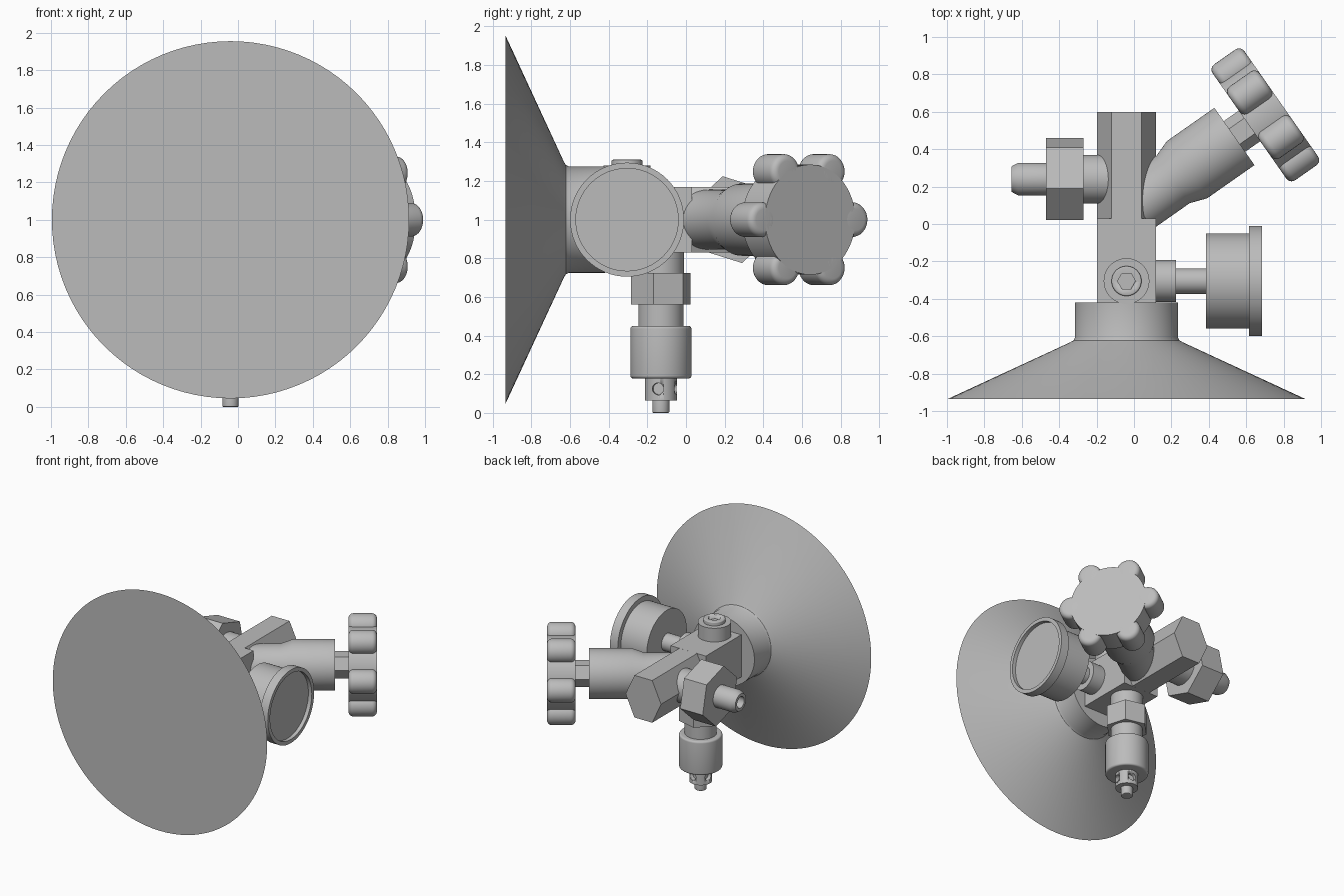
import bpy, bmesh, math
from mathutils import Vector, Quaternion

if "Cube" in bpy.data.objects:
    bpy.data.objects.remove(bpy.data.objects["Cube"])

COLOUR = (0.5, 0.5, 0.5, 1)
metal = bpy.data.materials.new("plain grey")
metal.use_nodes = True
metal.diffuse_color = COLOUR
metal.node_tree.nodes["Principled BSDF"].inputs["Base Color"].default_value = COLOUR

X, Y, Z = Vector((1, 0, 0)), Vector((0, 1, 0)), Vector((0, 0, 1))
CX, CZ = -0.04, 1.0


def finish(name, bm):
    """Turn a bmesh into a shaded object."""
    bmesh.ops.recalc_face_normals(bm, faces=bm.faces)
    mesh = bpy.data.meshes.new(name)
    bm.to_mesh(mesh)
    bm.free()
    mesh.materials.append(metal)
    ob = bpy.data.objects.new(name, mesh)
    bpy.context.collection.objects.link(ob)
    bpy.ops.object.select_all(action='DESELECT')
    ob.select_set(True)
    bpy.context.view_layer.objects.active = ob
    bpy.ops.object.shade_smooth_by_angle(angle=math.radians(32))
    return ob


def turned(name, origin, axis, profile, sides=64, roll=0.0, stretch=1.0):
    """Revolve (radius, distance) points about an axis; few sides give a prism."""
    rot = Quaternion() if axis == Z else axis.to_track_quat('Z', 'Y')
    bm = bmesh.new()
    rings = []
    for r, d in profile:
        ring = []
        for i in range(sides):
            a = math.radians(roll) + math.tau * i / sides
            p = Vector((r * math.cos(a), r * math.sin(a) * stretch, d))
            ring.append(bm.verts.new(Vector(origin) + rot @ p))
        rings.append(ring)
    for a, b in zip(rings, rings[1:]):
        for i in range(sides):
            j = (i + 1) % sides
            bm.faces.new((a[i], a[j], b[j], b[i]))
    bm.faces.new(rings[0])
    bm.faces.new(rings[-1])
    return finish(name, bm)


def rod(name, origin, axis, r, start, end, bevel=0.0, **kw):
    """Straight rod, with optional rounded rims."""
    if not bevel:
        return turned(name, origin, axis, [(r, start), (r, end)], **kw)
    arc = [(math.sin(t) * bevel, (1 - math.cos(t)) * bevel)
           for t in (math.pi / 2 * k / 5 for k in range(6))]
    low = [(r - bevel + s, start + c) for s, c in arc]
    high = [(r - bevel + s, end - c) for s, c in reversed(arc)]
    return turned(name, origin, axis, low + high, **kw)


def cut(target, cutter):
    mod = target.modifiers.new("cut", 'BOOLEAN')
    mod.operation, mod.solver, mod.object = 'DIFFERENCE', 'EXACT', cutter
    bpy.context.view_layer.objects.active = target
    bpy.ops.object.modifier_apply(modifier=mod.name)
    bpy.data.objects.remove(cutter)


# Wide cone with its neck
turned("cone_flange", (CX, 0, CZ), Y,
       [(0.955, -0.935), (0.30, -0.632), (0.283, -0.622), (0.275, -0.605), (0.275, -0.42)],
       sides=96)

# Square body block
bm = bmesh.new()
bmesh.ops.create_cube(bm, size=1)
bmesh.ops.scale(bm, vec=(0.316, 0.47, 0.34), verts=bm.verts)
bmesh.ops.translate(bm, vec=(CX, -0.205, CZ), verts=bm.verts)
finish("body_block", bm)

# Six-sided bar behind the block
rod("hex_bar", (CX, 0, CZ), Y, 0.158, 0.02, 0.6, sides=6, stretch=1.24)

# Side outlet with nut and hollow stem
outlet = (0, 0.24, CZ)
rod("outlet_collar", outlet, X, 0.13, -0.28, -0.1)
rod("outlet_nut", outlet, X, 0.23, -0.47, -0.27, sides=6, roll=42.5)
turned("outlet_stem", outlet, X,
       [(0.045, -0.58), (0.045, -0.655), (0.068, -0.655), (0.087, -0.62), (0.087, -0.45)])

# Angled valve with handwheel
angle = math.radians(35)
valve_axis = Vector((math.cos(angle), math.sin(angle), 0))
valve = Vector((0.537, 0.468, CZ))
turned("valve_body", valve, valve_axis,
       [(0.155, -0.64), (0.155, -0.4), (0.187, -0.31), (0.187, 0)])
rod("valve_spindle", valve, valve_axis, 0.1, -0.02, 0.12, sides=6)
rod("handwheel_core", valve, valve_axis, 0.285, 0.098, 0.305)
side = Z.cross(valve_axis)
for k in range(6):
    t = math.tau * k / 6
    lobe = valve + 0.288 * (side * math.cos(t) + Z * math.sin(t))
    rod(f"handwheel_lobe_{k + 1}", lobe, valve_axis, 0.09, 0.098, 0.305,
        bevel=0.035, sides=32)

# Round gauge with recessed face
gauge = (0, -0.305, CZ)
rod("gauge_socket", gauge, X, 0.113, 0.08, 0.225)
rod("gauge_stem", gauge, X, 0.068, 0.2, 0.4)
turned("gauge_case", gauge, X,
       [(0.255, 0.385), (0.255, 0.615), (0.295, 0.615), (0.295, 0.685),
        (0.265, 0.685), (0.265, 0.655)])

# Top plug with six-sided socket
plug_at = (CX, -0.305, 0)
rod("plug_collar", plug_at, Z, 0.122, 1.1, 1.28)
plug = rod("top_plug", plug_at, Z, 0.08, 1.2, 1.31, bevel=0.008)
cut(plug, rod("plug_cutter", plug_at, Z, 0.048, 1.25, 1.4, sides=6))

# Lower relief valve
relief = (CX, -0.13, 0)
rod("relief_collar", relief, Z, 0.12, 0.7, 0.9)
rod("relief_nut", relief, Z, 0.16, 0.56, 0.725, sides=6, roll=-14)
rod("relief_neck", relief, Z, 0.117, 0.43, 0.58)
rod("relief_barrel", relief, Z, 0.158, 0.178, 0.45, bevel=0.015)
outlet_tube = rod("relief_outlet", relief, Z, 0.083, 0.065, 0.2)
for k in range(4):
    t = math.radians(-11 + 90 * k)
    across = Vector((math.cos(t), math.sin(t), 0))
    cut(outlet_tube, rod("hole_cutter", (CX, -0.13, 0.125), across, 0.03, 0.05, 0.15, sides=24))
rod("relief_tip", relief, Z, 0.044, 0, 0.08, bevel=0.006)
